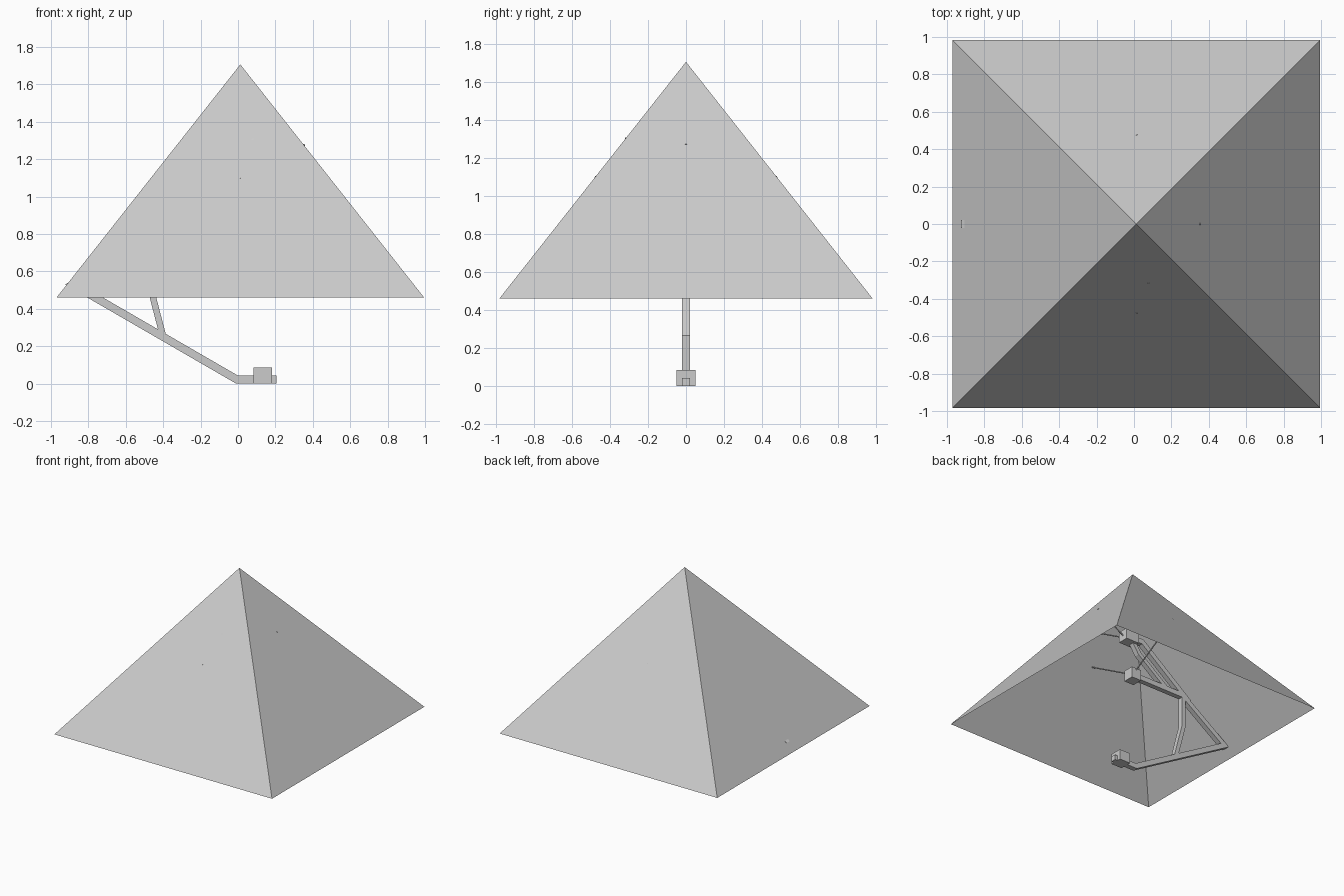
import bpy, bmesh, math
from mathutils import Vector, Matrix

cube = bpy.data.objects.get("Cube")
if cube:
    bpy.data.objects.remove(cube, do_unlink=True)

grey = bpy.data.materials.new("light grey")
grey.use_nodes = True
grey.diffuse_color = (0.6, 0.6, 0.6, 1)
grey.node_tree.nodes["Principled BSDF"].inputs["Base Color"].default_value = (0.6, 0.6, 0.6, 1)


def finish(name, bm):
    bmesh.ops.recalc_face_normals(bm, faces=bm.faces)
    mesh = bpy.data.meshes.new(name)
    bm.to_mesh(mesh)
    bm.free()
    mesh.materials.append(grey)
    obj = bpy.data.objects.new(name, mesh)
    bpy.context.collection.objects.link(obj)
    return obj


def beam(name, path, thick=0.042, width=0.042):
    """Flat bar with mitred corners along an (x, z) path."""
    pts = [Vector(p) for p in path]
    dirs = [(b - a).normalized() for a, b in zip(pts, pts[1:])]
    left, right = [], []
    for i, p in enumerate(pts):
        d0, d1 = dirs[max(i - 1, 0)], dirs[min(i, len(dirs) - 1)]
        n0, n1 = Vector((-d0.y, d0.x)), Vector((-d1.y, d1.x))
        m = (n0 + n1).normalized()
        off = m * (thick / 2 / m.dot(n0))
        left.append(p + off)
        right.append(p - off)
    bm = bmesh.new()
    rings = []
    for l, r in zip(left, right):
        rings.append([bm.verts.new((q.x, y, q.y)) for q, y in
                      ((l, -width / 2), (l, width / 2), (r, width / 2), (r, -width / 2))])
    for a, b in zip(rings, rings[1:]):
        for k in range(4):
            j = (k + 1) % 4
            bm.faces.new((a[k], a[j], b[j], b[k]))
    bm.faces.new(rings[0])
    bm.faces.new(rings[-1])
    return finish(name, bm)


def box(name, x, z, size):
    bm = bmesh.new()
    bmesh.ops.create_cube(bm, size=1)
    bmesh.ops.scale(bm, vec=size, verts=bm.verts)
    bmesh.ops.translate(bm, vec=(x, 0, z), verts=bm.verts)
    return finish(name, bm)


def rod(name, start, end, radius=0.005):
    a, b = Vector(start), Vector(end)
    bm = bmesh.new()
    bmesh.ops.create_cone(bm, cap_ends=True, segments=8, radius1=radius, radius2=radius,
                          depth=(b - a).length)
    turn = (b - a).to_track_quat('Z', 'Y').to_matrix().to_4x4()
    bm.transform(Matrix.Translation((a + b) / 2) @ turn)
    return finish(name, bm)


# Pyramid shell, open underneath
cx, half, base_z, top_z = 0.0125, 0.9825, 0.46, 1.706
bm = bmesh.new()
corners = [bm.verts.new((cx + sx * half, sy * half, base_z))
           for sx, sy in ((-1, -1), (1, -1), (1, 1), (-1, 1))]
apex = bm.verts.new((cx, 0, top_z))
for i in range(4):
    bm.faces.new((corners[i], corners[(i + 1) % 4], apex))
finish("pyramid_shell", bm)

# Folding frame: lower arm with elbow, then the upper fork
beam("lower_arm", [(0.205, 0.021), (-0.005, 0.021), (-0.885, 0.53), (-0.48, 0.81)])
beam("lower_brace", [(-0.4, 0.25), (-0.478, 0.55), (-0.478, 0.81)], 0.034)
beam("upper_arm", [(0.04, 0.815), (-0.49, 0.815), (-0.07, 1.135), (0.06, 1.135)])
beam("upper_brace", [(-0.3, 0.825), (-0.04, 1.02), (0.02, 1.11)], 0.034)

# Blocks on the arm ends
box("lower_block", 0.132, 0.0425, (0.1, 0.1, 0.085))
box("middle_block", cx, 0.815, (0.09, 0.09, 0.09))
box("upper_block", 0.05, 1.135, (0.12, 0.09, 0.09))

# Thin rods rising to the shell
for side, y in (("front", -0.479), ("back", 0.479)):
    rod("middle_rod_" + side, (cx, 0, 0.825), (cx, y, 1.102))
rod("upper_rod_front", (0.078, 0, 1.122), (0.078, -0.319, 1.306))
rod("upper_rod_side", (0.085, 0, 1.12), (0.357, 0, 1.277))
